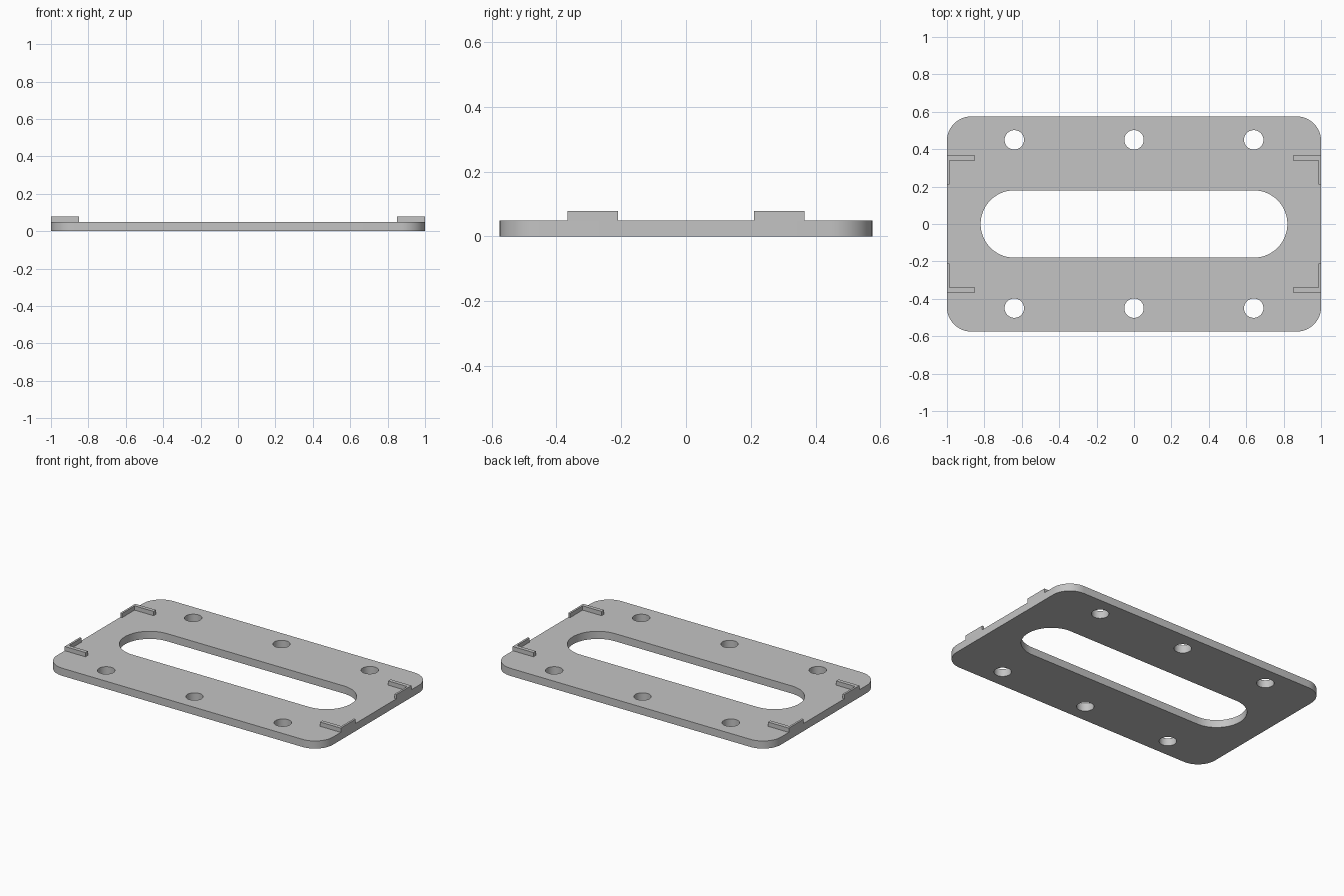
import bpy, bmesh
from math import sin, cos, pi
from mathutils import Vector

cube = bpy.data.objects.get("Cube")
if cube:
    bpy.data.objects.remove(cube)

THICK = 0.05      # plate thickness
LIP_TOP = 0.078   # top of the corner lips

grey = bpy.data.materials.new("plain_grey")
grey.use_nodes = True
colour = (0.55, 0.55, 0.55, 1)
grey.diffuse_color = colour
grey.node_tree.nodes["Principled BSDF"].inputs["Base Color"].default_value = colour


def rounded_loop(hx, hy, r, steps, centre=(0, 0)):
    """Outline of a rounded rectangle; a circle when hx = hy = r."""
    pts = []
    for q, (sx, sy) in enumerate([(1, 1), (-1, 1), (-1, -1), (1, -1)]):
        for i in range(steps + 1):
            a = (q + i / steps) * pi / 2
            p = Vector((centre[0] + sx * (hx - r) + r * cos(a),
                        centre[1] + sy * (hy - r) + r * sin(a), 0))
            if not pts or (p - pts[-1]).length > 1e-5:
                pts.append(p)
    if (pts[0] - pts[-1]).length < 1e-5:
        pts.pop()
    return pts


def extruded(name, loops, z0, z1):
    """Solid from a filled outline; further loops become holes."""
    bm = bmesh.new()
    edges = []
    for loop in loops:
        vs = [bm.verts.new((p[0], p[1], z0)) for p in loop]
        edges += [bm.edges.new((v, vs[i - 1])) for i, v in enumerate(vs)]
    bmesh.ops.triangle_fill(bm, edges=edges, use_beauty=True, normal=(0, 0, 1))
    ext = bmesh.ops.extrude_face_region(bm, geom=bm.faces[:], use_keep_orig=True)
    top = [g for g in ext["geom"] if isinstance(g, bmesh.types.BMVert)]
    bmesh.ops.translate(bm, verts=top, vec=(0, 0, z1 - z0))
    bmesh.ops.recalc_face_normals(bm, faces=bm.faces[:])
    me = bpy.data.meshes.new(name)
    bm.to_mesh(me)
    bm.free()
    me.materials.append(grey)
    ob = bpy.data.objects.new(name, me)
    bpy.context.collection.objects.link(ob)
    return ob


# Plate with a long slot and six round holes
loops = [rounded_loop(1, 0.575, 0.13, 12), rounded_loop(0.82, 0.18, 0.18, 16)]
for x in (-0.64, 0, 0.64):
    for y in (-0.45, 0.45):
        loops.append(rounded_loop(0.052, 0.052, 0.052, 8, (x, y)))
plate = extruded("base_plate", loops, 0, THICK)
bpy.ops.object.select_all(action='DESELECT')
plate.select_set(True)
bpy.context.view_layer.objects.active = plate
bpy.ops.object.shade_smooth_by_angle(angle=pi / 6)

# L-shaped lips near the four corners
lip = [(1, 0.21), (1, 0.365), (0.85, 0.365), (0.85, 0.34), (0.987, 0.34), (0.987, 0.21)]
for sx, side in ((1, "left"), (-1, "right")):
    for sy, end in ((-1, "front"), (1, "back")):
        extruded(f"{end}_{side}_lip", [[(sx * x, sy * y) for x, y in lip]], THICK, LIP_TOP)
